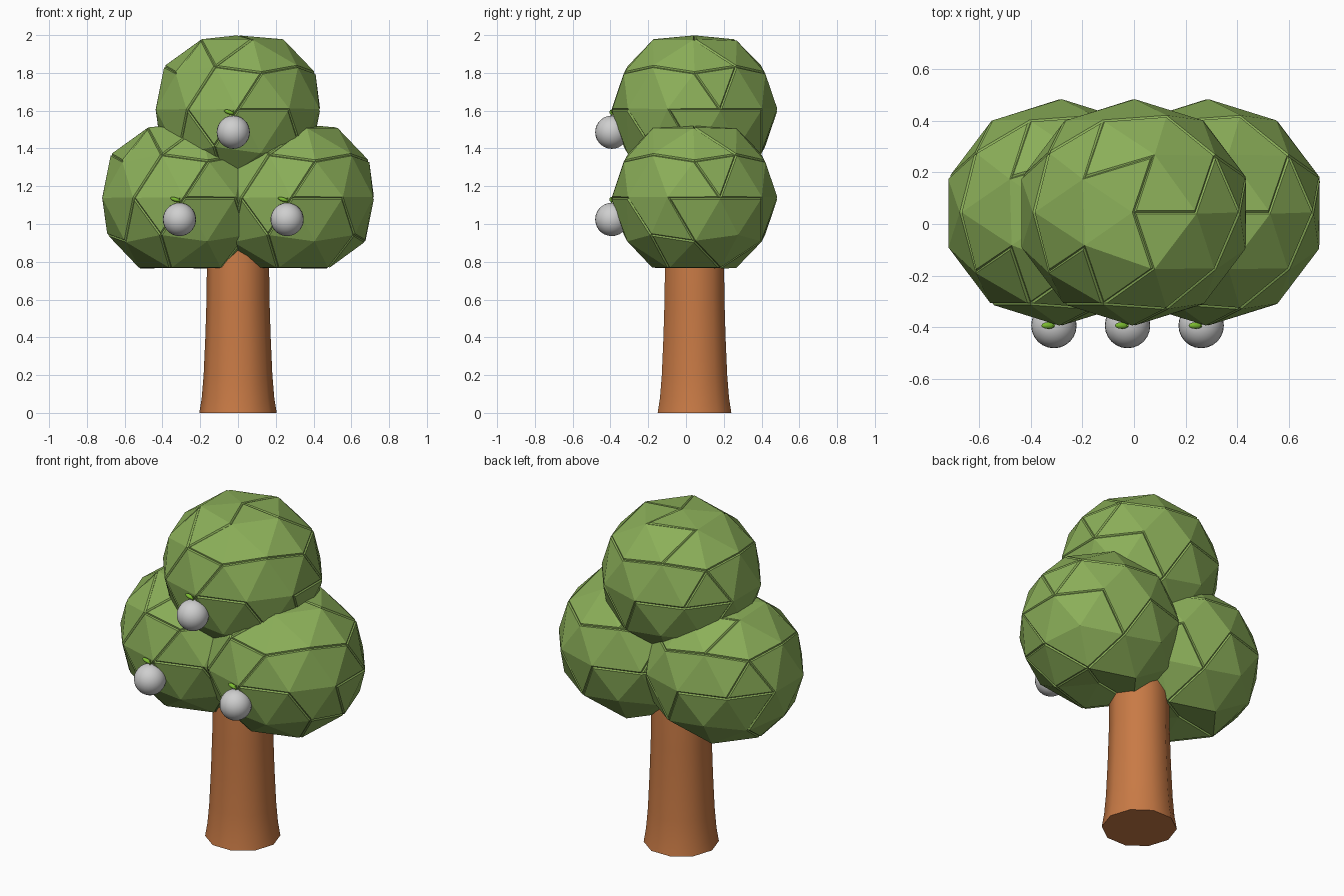
import bpy, bmesh, math, random
from mathutils import Vector, Matrix

if "Cube" in bpy.data.objects:
    bpy.data.objects.remove(bpy.data.objects["Cube"])


def material(name, rgb):
    m = bpy.data.materials.new(name)
    m.diffuse_color = (*rgb, 1.0)
    m.use_nodes = True
    m.node_tree.nodes["Principled BSDF"].inputs["Base Color"].default_value = m.diffuse_color
    return m


FOLIAGE = material("foliage green", (0.26, 0.43, 0.10))
BARK = material("bark brown", (0.58, 0.195, 0.06))
FRUIT = material("fruit grey", (0.62, 0.62, 0.62))
LEAF = material("leaf green", (0.20, 0.50, 0.03))
CY = 0.045  # trunk and crown sit slightly behind the fruit


def make_object(name, bm, mat, location, smooth=False):
    bmesh.ops.recalc_face_normals(bm, faces=bm.faces)
    mesh = bpy.data.meshes.new(name)
    bm.to_mesh(mesh)
    bm.free()
    mesh.materials.append(mat)
    ob = bpy.data.objects.new(name, mesh)
    ob.location = location
    bpy.context.collection.objects.link(ob)
    if smooth:
        bpy.ops.object.select_all(action='DESELECT')
        ob.select_set(True)
        bpy.context.view_layer.objects.active = ob
        bpy.ops.object.shade_smooth_by_angle(angle=math.radians(50))
    return ob


def foliage_ball(name, location):
    """Faceted ball with flattened poles and shallow cracks between patches."""
    bm = bmesh.new()
    bmesh.ops.create_icosphere(bm, subdivisions=2, radius=1.0)
    for v in bm.verts:
        if v.co.z > 0.95:
            v.co.z = 0.90
        elif v.co.z < -0.95:
            v.co.z = -0.76
        v.co = Vector((v.co.x * 0.45, v.co.y * 0.432, v.co.z * 0.43))
    # group the facets around random seed directions
    rng = random.Random(4)
    seeds = [Vector((rng.gauss(0, 1), rng.gauss(0, 1), rng.gauss(0, 1))).normalized()
             for _ in range(13)]
    patches = [[] for _ in seeds]
    for f in bm.faces:
        d = f.calc_center_median().normalized()
        patches[max(range(len(seeds)), key=lambda i: seeds[i].dot(d))].append(f)
    # raise each patch a little, leaving a groove around it
    for patch in patches:
        if patch:
            bmesh.ops.inset_region(bm, faces=patch, thickness=0.006, depth=0.007,
                                   use_boundary=True, use_even_offset=True)
    make_object(name, bm, FOLIAGE, location)


# crown
foliage_ball("foliage_left", (-0.283, CY, 1.138))
foliage_ball("foliage_right", (0.285, CY, 1.138))
foliage_ball("foliage_top", (0.0, CY, 1.605))

# trunk: ten-sided flared profile
SIDES = 10
profile = [(0.205, 0.0), (0.192, 0.08), (0.182, 0.2), (0.173, 0.4),
           (0.166, 0.62), (0.165, 0.8), (0.15, 1.1)]
bm = bmesh.new()
rings = []
for r, z in profile:
    rings.append([bm.verts.new((r * math.cos(2 * math.pi * i / SIDES),
                                r * math.sin(2 * math.pi * i / SIDES), z))
                  for i in range(SIDES)])
for a, b in zip(rings, rings[1:]):
    for i in range(SIDES):
        j = (i + 1) % SIDES
        bm.faces.new((a[i], a[j], b[j], b[i]))
bm.faces.new(rings[0][::-1])
bm.faces.new(rings[-1])
make_object("trunk", bm, BARK, (0, CY, 0), smooth=True)

# fruit, each with a stem and a small leaf
for side, x, z in (("left", -0.31, 1.024), ("right", 0.26, 1.024), ("top", -0.025, 1.486)):
    bm = bmesh.new()
    bmesh.ops.create_uvsphere(bm, u_segments=24, v_segments=14, radius=0.088)
    make_object("fruit_" + side, bm, FRUIT, (x, -0.393, z), smooth=True)

    bm = bmesh.new()
    bmesh.ops.create_cone(bm, cap_ends=True, segments=6, radius1=0.004, radius2=0.004, depth=0.04)
    make_object("stem_" + side, bm, LEAF, (x, -0.393, z + 0.094), smooth=True)

    bm = bmesh.new()
    bmesh.ops.create_uvsphere(bm, u_segments=12, v_segments=8, radius=1.0)
    bmesh.ops.scale(bm, vec=(0.028, 0.013, 0.011), verts=bm.verts)
    bmesh.ops.rotate(bm, matrix=Matrix.Rotation(math.radians(18), 3, 'Y'), verts=bm.verts)
    make_object("leaf_" + side, bm, LEAF, (x - 0.022, -0.393, z + 0.106), smooth=True)
